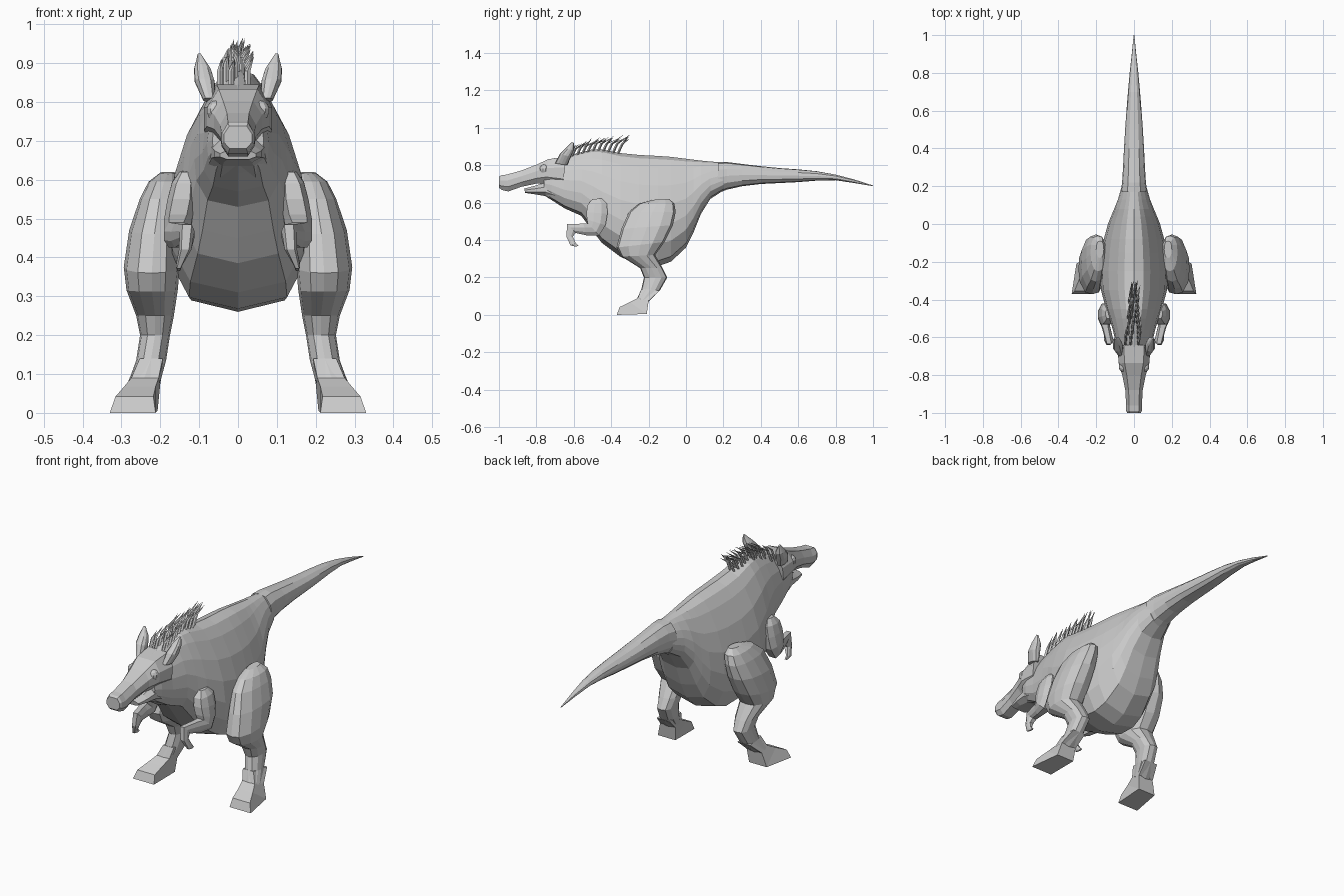
import bpy, bmesh, math, random
from mathutils import Vector

random.seed(4)
grey = bpy.data.materials.new("plain grey")
grey.diffuse_color = (0.6, 0.6, 0.6, 1)

# cross-sections: (side -1..1, height 0..1)
def mirror_section(half):
    return half + [(-s, t) for s, t in reversed(half) if s > 0]

EGG = mirror_section([(0, 0), (.7, .05), (.96, .2), (1, .36), (.93, .55), (.75, .73), (.48, .89), (.28, .97), (0, 1)])
OVAL = mirror_section([(0, 0), (.6, .05), (.95, .25), (1, .5), (.9, .75), (.5, .96), (0, 1)])
BOX = mirror_section([(.6, 0), (1, .28), (1, .65), (.62, 1)])
SLAB = [(-1, 0), (1, 0), (.75, 1), (-.9, 1)]


def finish(name, bm):
    bmesh.ops.recalc_face_normals(bm, faces=bm.faces)
    me = bpy.data.meshes.new(name)
    bm.to_mesh(me)
    bm.free()
    me.materials.append(grey)
    ob = bpy.data.objects.new(name, me)
    bpy.context.collection.objects.link(ob)
    return ob


def loft(name, rings, section, side=1):
    """Each ring: low (y, z), high (y, z), x min, x max."""
    bm = bmesh.new()
    loops = []
    for lo, hi, x0, x1 in rings:
        c, w = (x0 + x1) / 2, (x1 - x0) / 2
        loops.append([bm.verts.new((side * (c + w * s), lo[0] + (hi[0] - lo[0]) * t,
                                    lo[1] + (hi[1] - lo[1]) * t)) for s, t in section])
    n = len(section)
    for a, b in zip(loops, loops[1:]):
        for i in range(n):
            j = (i + 1) % n
            bm.faces.new((a[i], a[j], b[j], b[i]))
    bm.faces.new(loops[0])
    bm.faces.new(loops[-1])
    return finish(name, bm)


def upright(rows):
    return [((y, z0), (y, z1), -w, w) for y, z0, z1, w in rows]


# body with neck, y / bottom / top / half width
loft("body", upright([
    (-.76, .64, .815, .066), (-.72, .615, .835, .08), (-.65, .57, .845, .092),
    (-.56, .53, .87, .112), (-.50, .45, .885, .13), (-.45, .385, .885, .148),
    (-.35, .31, .865, .175), (-.25, .268, .855, .18), (-.15, .26, .85, .172),
    (-.08, .285, .845, .16), (0, .36, .835, .138), (.04, .44, .83, .122),
    (.08, .54, .825, .105), (.13, .62, .82, .085), (.2, .665, .815, .065)]), EGG)

# tail
loft("tail", upright([
    (.17, .65, .817, .07), (.22, .67, .817, .063), (.3, .688, .807, .058),
    (.4, .70, .795, .053), (.5, .705, .785, .047), (.6, .71, .778, .04),
    (.7, .718, .768, .032), (.8, .72, .75, .023), (.9, .705, .724, .012),
    (1.0, .688, .692, .002)]), OVAL)

# upper head and snout
loft("snout", [
    ((-1.0, .68), (-1.0, .738), -.036, .036), ((-.985, .668), (-.99, .746), -.042, .042),
    ((-.95, .66), (-.96, .75), -.042, .042), ((-.88, .685), (-.88, .772), -.046, .046),
    ((-.80, .702), (-.80, .803), -.062, .062), ((-.75, .70), (-.735, .833), -.08, .08),
    ((-.66, .68), (-.64, .845), -.088, .088)], BOX)

# lower jaw
loft("lower_jaw", [
    ((-.86, .652), (-.865, .675), -.046, .046), ((-.81, .645), (-.81, .69), -.06, .06),
    ((-.75, .635), (-.75, .71), -.068, .068), ((-.68, .60), (-.68, .72), -.078, .078)], BOX)

LEG = [
    ((-.09, .62), (-.18, .615), .16, .2), ((-.062, .595), (-.25, .595), .15, .23),
    ((-.055, .55), (-.305, .55), .15, .253),
    ((-.07, .48), (-.345, .46), .15, .28), ((-.115, .39), (-.372, .36), .15, .294),
    ((-.165, .32), (-.345, .312), .155, .287), ((-.125, .25), (-.245, .25), .165, .262),
    ((-.1, .2), (-.225, .2), .175, .252), ((-.14, .13), (-.238, .14), .185, .262),
    ((-.2, .07), (-.26, .09), .2, .282)]
FOOT = [
    ((-.14, .13), (-.238, .14), .19, .262), ((-.2, .075), (-.258, .09), .2, .285),
    ((-.21, .005), (-.30, .068), .207, .305), ((-.37, .0), (-.355, .042), .212, .33)]
ARM = [
    ((-.45, .622), (-.50, .62), .118, .15), ((-.422, .595), (-.525, .59), .11, .17),
    ((-.42, .54), (-.532, .55), .11, .182), ((-.43, .48), (-.53, .51), .118, .19),
    ((-.465, .425), (-.525, .49), .128, .19),
    ((-.53, .425), (-.55, .488), .128, .172), ((-.59, .438), (-.635, .485), .112, .15),
    ((-.605, .42), (-.64, .42), .12, .152), ((-.59, .385), (-.618, .372), .145, .16),
    ((-.575, .37), (-.59, .365), .148, .157)]
EAR = [
    ((-.70, .81), (-.635, .80), .058, .09), ((-.675, .86), (-.615, .845), .06, .112),
    ((-.645, .89), (-.6, .88), .07, .113), ((-.61, .925), (-.6, .92), .095, .104)]

for side, label in ((-1, "left"), (1, "right")):
    loft(label + "_leg", LEG, OVAL, side)
    loft(label + "_foot", FOOT, SLAB, side)
    loft(label + "_arm", ARM, BOX, side)
    loft(label + "_ear", EAR, OVAL, side)
    # eye
    bm = bmesh.new()
    bmesh.ops.create_uvsphere(bm, u_segments=10, v_segments=7, radius=.026)
    bmesh.ops.translate(bm, verts=bm.verts, vec=(side * .056, -.758, .778))
    finish(label + "_eye", bm)

# mane: rows of thin spines leaning back
bm = bmesh.new()
for row in range(11):
    f = row / 10
    y = -.65 + .28 * f
    base_z = .835 + .035 * min(1, f * 2)
    for k in range(3):
        x = (k - 1) * .03 * (1 - .6 * f) + random.uniform(-.008, .008) - .012 * (1 - f)
        tip = Vector((x * 1.2 + .012, y + random.uniform(.06, .1),
                      base_z + random.uniform(.065, .09) + .01 * f))
        mid = Vector((x, y + .03, base_z + .045))
        loops = []
        for c, r in ((Vector((x, y, base_z - .02)), .007), (mid, .0075)):
            loops.append([bm.verts.new(c + Vector((r * math.cos(a), r * math.sin(a), 0)))
                          for a in (0, math.pi / 2, math.pi, 1.5 * math.pi)])
        end = bm.verts.new(tip)
        for i in range(4):
            j = (i + 1) % 4
            bm.faces.new((loops[0][i], loops[0][j], loops[1][j], loops[1][i]))
            bm.faces.new((loops[1][i], loops[1][j], end))
        bm.faces.new(loops[0])
finish("mane", bm)
